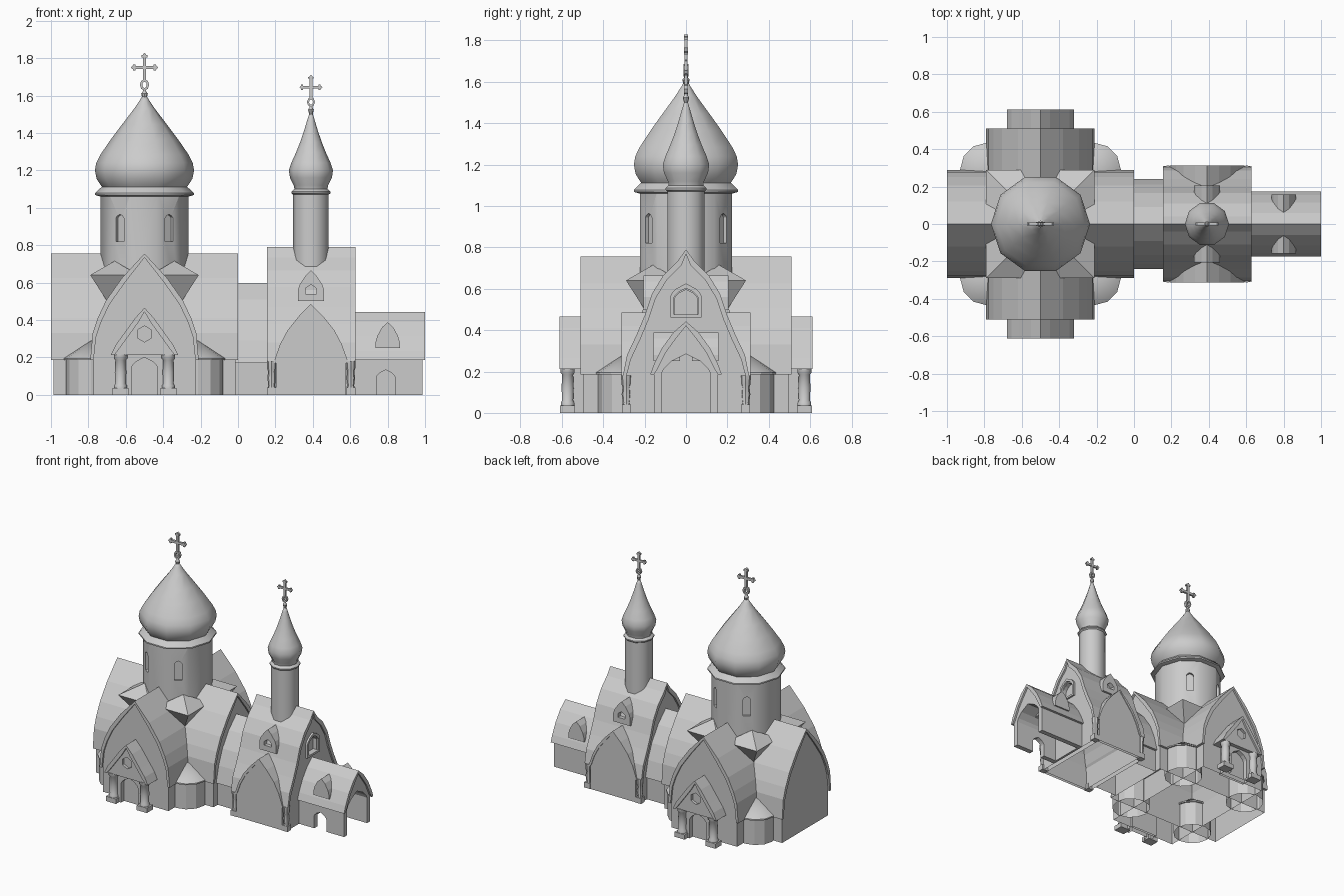
import bpy, bmesh, math

if "Cube" in bpy.data.objects:
    bpy.data.objects.remove(bpy.data.objects["Cube"])


def make(name, verts, faces):
    bm = bmesh.new()
    vs = [bm.verts.new(v) for v in verts]
    for f in faces:
        bm.faces.new([vs[i] for i in f])
    bmesh.ops.recalc_face_normals(bm, faces=bm.faces)
    me = bpy.data.meshes.new(name)
    bm.to_mesh(me)
    bm.free()
    ob = bpy.data.objects.new(name, me)
    bpy.context.collection.objects.link(ob)
    return ob


def mirror(half):
    return half + [(-u, z) for u, z in reversed(half) if u > 0]


def prism(name, outline, axis, a, b, c=0.0):
    """Extrude a (side, height) outline along x or y from a to b."""
    n = len(outline)
    vs = [(t, c + u, z) if axis == 'x' else (c + u, t, z) for t in (a, b) for u, z in outline]
    fs = [tuple(range(n)), tuple(range(n, 2 * n))]
    fs += [(i, (i + 1) % n, n + (i + 1) % n, n + i) for i in range(n)]
    return make(name, vs, fs)


def box(name, x, y, z, sx, sy, sz):
    return prism(name, mirror([(sx, z + sz), (sx, z - sz)]), 'y', y - sy, y + sy, x)


def lathe(name, prof, seg, x, y, smooth=40):
    vs, fs, rings = [], [], []
    for r, z in prof:
        k = 1 if r == 0 else seg
        rings.append(list(range(len(vs), len(vs) + k)))
        vs += [(x + r * math.cos(2 * math.pi * i / seg), y + r * math.sin(2 * math.pi * i / seg), z)
               for i in range(k)]
    for p, q in zip(rings, rings[1:]):
        for i in range(seg):
            j = (i + 1) % seg
            fs.append((p[i], p[j], q[0]) if len(q) == 1 else (p[i], p[j], q[j], q[i]))
    fs += [tuple(r) for r in (rings[0], rings[-1]) if len(r) > 1]
    ob = make(name, vs, fs)
    bpy.ops.object.select_all(action='DESELECT')
    ob.select_set(True)
    bpy.context.view_layer.objects.active = ob
    bpy.ops.object.shade_smooth_by_angle(angle=math.radians(smooth))
    return ob


def cut(ob, cutter):
    m = ob.modifiers.new("cut", 'BOOLEAN')
    m.operation, m.solver, m.object = 'DIFFERENCE', 'EXACT', cutter
    bpy.context.view_layer.objects.active = ob
    bpy.context.view_layer.update()
    bpy.ops.object.modifier_apply(modifier=m.name)
    bpy.data.objects.remove(cutter)


def arch(w, z0, z1, rise=0.8):
    h = w * rise
    return mirror([(0, z1), (w * .6, z1 - h * .38), (w * .9, z1 - h * .75), (w, z1 - h), (w, z0)])


def gable(name, pts, axis, a, b, c=0.0, floor=0.0, inset=0.013, t=0.018):
    """Wall body with a thin overhanging curved roof shell; returns the body."""
    inner = [(max(u - t, 0), z - t * 1.2) for u, z in pts[:-1]] + [(pts[-1][0] - t, pts[-1][1])]
    left = lambda p: [(-u, z) for u, z in reversed(p)]
    shell = left(pts)[:-1] + pts + inner[::-1] + left(inner)[::-1][1:]
    prism(name + "_roof", shell, axis, a, b, c)
    return prism(name + "_walls", mirror(inner + [(inner[-1][0], floor)]), axis, a + inset, b - inset, c)


def cross(x, z, s):
    octagon = lambda rx, rz: [(rx * s * math.cos(i * math.pi / 4), z + .047 * s + rz * s * math.sin(i * math.pi / 4))
                              for i in range(8)]
    lathe("cross_foot", [(.008 * s, z - .04), (.018 * s, z), (.009 * s, z + .012 * s), (.009 * s, z + .03 * s)], 8, x, 0)
    ring = prism("cross_ring", octagon(.025, .03), 'y', -.011 * s, .011 * s, x)
    cut(ring, prism("hole", octagon(.012, .017), 'y', -.1, .1, x))
    box("cross_shaft", x, 0, z + .14 * s, .009 * s, .008 * s, .07 * s)
    box("cross_bar", x, 0, z + .14 * s, .062 * s, .008 * s, .009 * s)
    for dx, dz in ((-.055, 0), (.055, 0), (0, .06)):
        # flared tip and point at the end of each arm
        wx, wz = (.006, .017) if dx else (.017, .006)
        box("cross_tip", x + dx * s, 0, z + (.14 + dz) * s, wx * s, .009 * s, wz * s)
        prism("cross_point", [(dx * 1.15 * s + .01 * s * a, z + (.14 + dz * 1.15) * s + .01 * s * b)
                              for a, b in ((1, 0), (0, 1), (-1, 0), (0, -1))], 'y', -.009 * s, .009 * s, x)


MX, TX = -0.5, 0.39
# Main church: two crossing gabled arms
main = [(0, .755), (.12, .625), (.205, .505), (.25, .41), (.277, .33), (.29, .185)]
gable("nave", main, 'x', -1, 0)
gable("transept", main, 'y', -.51, .51, MX)

# Corner apses and faceted roof pieces under the main drum
for sx in (-1, 1):
    for sy in (-1, 1):
        lathe("corner_apse", [(.135, 0), (.135, .185), (.145, .185), (.145, .195), (0, .29)], 12, MX + sx * .285, sy * .29, 25)
        q = [(MX + sx * u, sy * v, z) for z, lo, hi in ((.5, .03, .2), (.64, .03, .29))
             for u, v in ((lo, lo), (hi, lo), (hi, hi), (lo, hi))] + [(MX + sx * .16, sy * .16, .715)]
        make("drum_corner", q, [(0, 1, 2, 3)] + [(i, (i + 1) % 4, 4 + (i + 1) % 4, 4 + i) for i in range(4)]
             + [(4 + i, 4 + (i + 1) % 4, 8) for i in range(4)])

# Main drum with four arched windows, then the onion dome
drum = lathe("main_drum", [(.235, .5), (.235, 1.075)], 10, MX, 0)
for a in (54, 126, 234, 306):
    w = prism("window_cutter", arch(.026, .82, .965), 'x', .205, .3)
    w.rotation_euler.z, w.location.x = math.radians(a), MX
    cut(drum, w)
lathe("main_dome", [(.235, 1.06), (.265, 1.068), (.265, 1.078), (.228, 1.112), (.235, 1.122), (.256, 1.155), (.265, 1.2),
                    (.258, 1.24), (.235, 1.285), (.18, 1.365), (.12, 1.445), (.055, 1.53), (.025, 1.575), (0, 1.615)], 10, MX, 0)
cross(MX, 1.61, 1.0)

# Side porches on both faces of the transept
porch = [(0, .465), (.05, .41), (.115, .32), (.155, .265), (.18, .212)]
for s in (-1, 1):
    lo, hi = sorted((s * .48, s * .612))
    g = gable("porch", porch, 'y', lo, hi, MX, .212)
    cut(g, prism("niche", [(.043 * math.sin(i * math.pi / 3), .325 + .043 * math.cos(i * math.pi / 3)) for i in range(6)],
                 'y', s * .58, s * .65, MX))
    lo, hi = sorted((s * .48, s * .57))
    d = prism("porch_wall", mirror([(.11, .215), (.11, 0)]), 'y', lo, hi, MX)
    cut(d, prism("door", arch(.07, -.01, .2), 'y', s * .535, s * .65, MX))
    for k in (-1, 1):
        x, y = MX + k * .128, s * .572
        box("column_base", x, y, .018, .042, .036, .018)
        lathe("porch_column", [(.034, .03), (.034, .05), (.028, .06), (.031, .12), (.028, .185), (.036, .195), (.036, .215)],
              10, x, y)

# Link between church and bell tower
gable("link", [(0, .597), (.09, .51), (.165, .4), (.21, .29), (.24, .17)], 'x', -.03, .18)

# Bell tower block with wavy end gables and side gables
tower = gable("tower", [(0, .79), (.04, .735), (.11, .665), (.165, .575), (.2, .47), (.24, .375), (.285, .28), (.305, .18)],
              'x', .155, .627)
cut(tower, prism("end_window", arch(.055, .475, .595), 'x', .585, .7))
frame = prism("end_window_frame", arch(.075, .46, .625), 'x', .6, .628)
cut(frame, prism("hole", arch(.058, .475, .603), 'x', .55, .7))
gable("tower_side", [(0, .485), (.065, .42), (.125, .345), (.165, .27), (.19, .2), (.2, .17)], 'y', -.312, .312, TX,
      inset=.005, t=.012)
for s in (-1, 1):
    lo, hi = sorted((s * .05, s * .205))
    d = prism("tower_dormer", mirror([(0, .665), (.03, .635), (.06, .59), (.07, .56), (.07, .5)]), 'y', lo, hi, TX)
    cut(d, prism("pane", mirror([(0, .59), (.03, .568), (.03, .54)]), 'y', s * .17, s * .3, TX))
    for x in (.18, .603):
        box("corner_post_base", x, s * .288, .02, .024, .022, .02)
        lathe("corner_post", [(.022, .03), (.018, .05), (.023, .09), (.019, .125), (.024, .14), (.026, .18)], 8, x, s * .288)

# Belfry drum and small onion dome
lathe("belfry_drum", [(.095, .6), (.095, 1.08)], 10, TX, 0)
lathe("belfry_dome", [(.095, 1.07), (.105, 1.078), (.105, 1.086), (.088, 1.1), (.092, 1.12), (.112, 1.16), (.118, 1.2),
                      (.105, 1.24), (.08, 1.295), (.058, 1.35), (.036, 1.415), (.018, 1.475), (0, 1.53)], 10, TX, 0)
cross(TX, 1.525, .85)

# Entrance vestibule: open passage, front side door and dormers
vest = gable("vestibule", [(0, .442), (.06, .39), (.115, .315), (.155, .235), (.173, .185)], 'x', .6, 1)
cut(vest, prism("passage", arch(.118, -.01, .285), 'x', .63, 1.1))
cut(vest, prism("side_door", arch(.05, -.02, .133), 'y', -.3, -.05, .79))
for s in (-1, 1):
    lo, hi = sorted((s * .03, s * .158))
    prism("vestibule_dormer", mirror([(0, .388), (.03, .36), (.055, .315), (.065, .28), (.065, .25)]), 'y', lo, hi, .8)

# The building shells are open underneath
for ob in bpy.data.objects:
    if ob.name.split(".")[0] in ("nave_walls", "transept_walls", "link_walls", "tower_walls", "tower_side_walls",
                                 "corner_apse", "porch_wall"):
        bm = bmesh.new()
        bm.from_mesh(ob.data)
        bmesh.ops.delete(bm, geom=[f for f in bm.faces if all(v.co.z < .001 for v in f.verts)], context='FACES_ONLY')
        bm.to_mesh(ob.data)
        bm.free()
